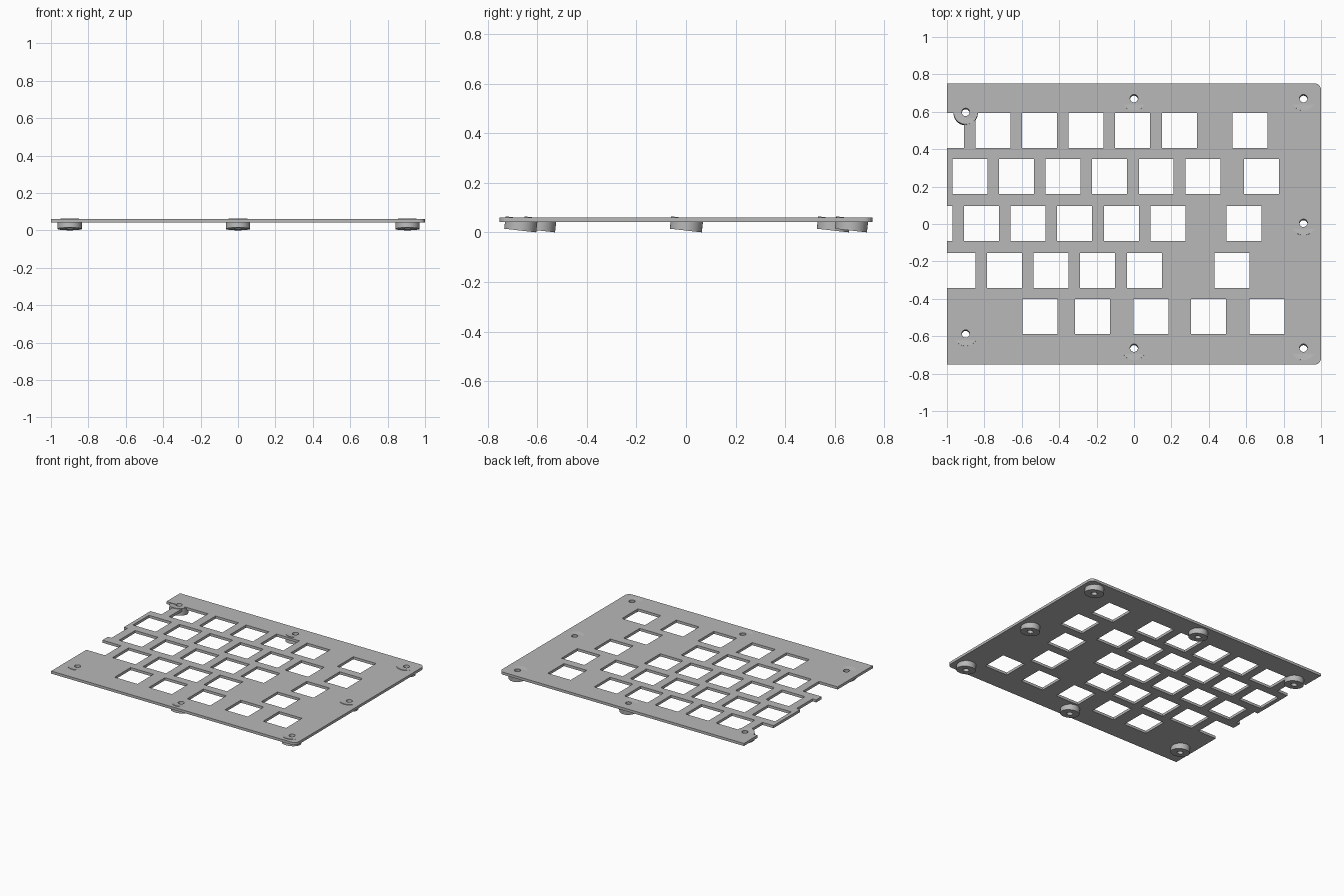
import bpy, bmesh, math
from mathutils import Matrix, Vector

if "Cube" in bpy.data.objects:
    bpy.data.objects.remove(bpy.data.objects["Cube"], do_unlink=True)

PLATE_BOTTOM, PLATE_TOP = 0.042, 0.061
HALF_DEPTH, CORNER = 0.752, 0.035
KEY, PITCH = 0.187, 0.249
TILT = Matrix.Rotation(math.radians(-6.5), 4, 'X')
HOLE_RADIUS, POST_RADIUS, POST_HEIGHT, POST_MID = 0.021, 0.065, 0.05, 0.0325

grey = bpy.data.materials.new("plain grey")
grey.use_nodes = True
grey.diffuse_color = (0.48, 0.48, 0.48, 1)
grey.node_tree.nodes["Principled BSDF"].inputs["Base Color"].default_value = grey.diffuse_color


def add_object(name, bm):
    bmesh.ops.recalc_face_normals(bm, faces=bm.faces)
    mesh = bpy.data.meshes.new(name)
    bm.to_mesh(mesh)
    bm.free()
    mesh.materials.append(grey)
    obj = bpy.data.objects.new(name, mesh)
    bpy.context.collection.objects.link(obj)
    return obj


def select_only(obj):
    bpy.ops.object.select_all(action='DESELECT')
    obj.select_set(True)
    bpy.context.view_layer.objects.active = obj


def cut(target, bm):
    cutter = add_object("cutter", bm)
    cutter.hide_render = True
    mod = target.modifiers.new("cut", 'BOOLEAN')
    mod.operation, mod.solver, mod.object = 'DIFFERENCE', 'EXACT', cutter
    select_only(target)
    bpy.ops.object.modifier_apply(modifier=mod.name)
    bpy.data.objects.remove(cutter, do_unlink=True)


# Plate: square on the left, rounded corners on the right
outline = [(-1, HALF_DEPTH), (-1, -HALF_DEPTH)]
for side in (-1, 1):
    for step in range(7):
        a = math.radians(step * 15 + (-90 if side < 0 else 0))
        outline.append((1 - CORNER + CORNER * math.cos(a),
                        side * (HALF_DEPTH - CORNER) + CORNER * math.sin(a)))
bm = bmesh.new()
face = bm.faces.new([bm.verts.new((x, y, PLATE_BOTTOM)) for x, y in outline])
top = bmesh.ops.extrude_face_region(bm, geom=[face])["geom"]
bmesh.ops.translate(bm, vec=(0, 0, PLATE_TOP - PLATE_BOTTOM),
                    verts=[v for v in top if isinstance(v, bmesh.types.BMVert)])
plate = add_object("switch_plate", bm)

# Key openings: y of row, x of first key, evenly spaced keys, single keys
rows = [
    (0.5, -1.003, 6, [0.62]),
    (0.253, -0.877, 6, [0.682]),
    (0.003, -1.064, 6, [0.588]),
    (-0.248, -0.941, 5, [0.524]),
    (-0.495, -0.503, 1, [-0.222, 0.091, 0.398, 0.711]),
]
bm = bmesh.new()
for y, first, count, singles in rows:
    for x in [first + PITCH * i for i in range(count)] + singles:
        bmesh.ops.create_cube(bm, size=1, matrix=Matrix.Translation((x, y, 0.05))
                              @ Matrix.Diagonal((KEY, KEY, 0.2, 1)))
cut(plate, bm)

# Screw positions
posts = {
    "back_left": (-0.9, 0.595), "back_middle": (0, 0.668), "back_right": (0.906, 0.668),
    "middle_right": (0.906, 0.002), "front_left": (-0.9, -0.59),
    "front_middle": (0, -0.666), "front_right": (0.906, -0.666),
}


def cylinder(bm, radius, height, matrix):
    bmesh.ops.create_cone(bm, cap_ends=True, segments=48, radius1=radius,
                          radius2=radius, depth=height, matrix=matrix)


# Tilted screw holes through the plate
bm = bmesh.new()
for x, y in posts.values():
    cylinder(bm, HOLE_RADIUS, 0.2, Matrix.Translation((x, y, POST_MID)) @ TILT)
cut(plate, bm)

# Tilted round standoffs with a bore
for name, (x, y) in posts.items():
    place = Matrix.Translation((x, y, POST_MID)) @ TILT
    bm = bmesh.new()
    cylinder(bm, POST_RADIUS, POST_HEIGHT, place)
    post = add_object(name + "_standoff", bm)
    bm = bmesh.new()
    cylinder(bm, HOLE_RADIUS, 0.2, place)
    cut(post, bm)
    select_only(post)
    bpy.ops.object.shade_smooth_by_angle(angle=math.radians(30))
